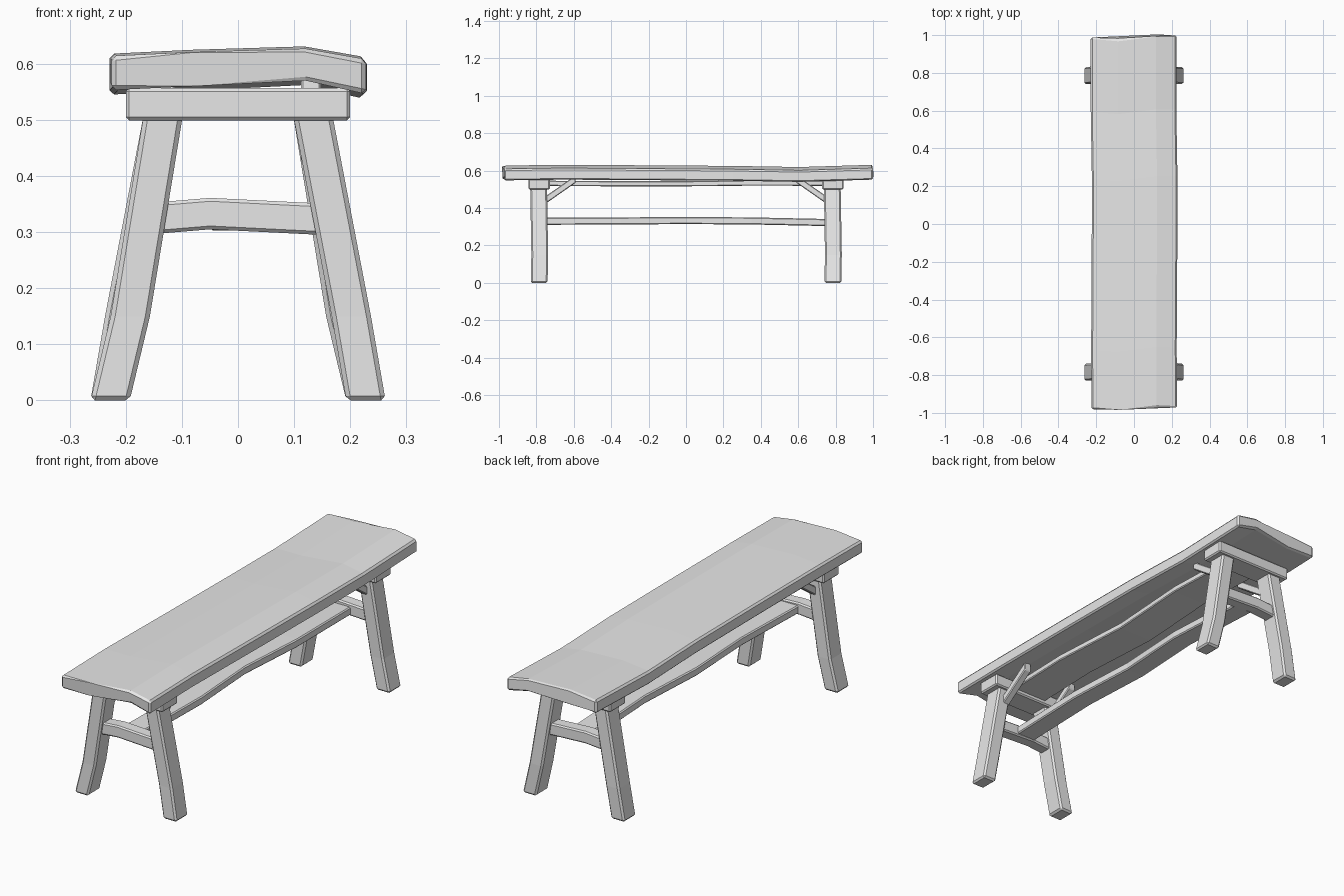
import bpy
import bmesh
from mathutils import Vector

cube = bpy.data.objects.get("Cube")
if cube:
    bpy.data.objects.remove(cube, do_unlink=True)

grey = bpy.data.materials.new("pale_grey")
grey.use_nodes = True
grey.diffuse_color = (0.8, 0.8, 0.8, 1)
grey.node_tree.nodes["Principled BSDF"].inputs["Base Color"].default_value = grey.diffuse_color

X, Y, Z = Vector((1, 0, 0)), Vector((0, 1, 0)), Vector((0, 0, 1))


def loft(name, rings, bevel):
    """Skin a row of matching cross-sections, cap the ends and chamfer the edges."""
    bm = bmesh.new()
    loops = [[bm.verts.new(p) for p in ring] for ring in rings]
    n = len(loops[0])
    for a, b in zip(loops, loops[1:]):
        for i in range(n):
            j = (i + 1) % n
            bm.faces.new((a[i], a[j], b[j], b[i]))
    bm.faces.new(loops[0])
    bm.faces.new(loops[-1])
    bmesh.ops.recalc_face_normals(bm, faces=bm.faces)
    mesh = bpy.data.meshes.new(name)
    bm.to_mesh(mesh)
    bm.free()
    mesh.materials.append(grey)
    obj = bpy.data.objects.new(name, mesh)
    bpy.context.collection.objects.link(obj)
    mod = obj.modifiers.new("worn_edges", "BEVEL")
    mod.width = bevel
    mod.segments = 1
    mod.limit_method = "ANGLE"
    mod.angle_limit = 0.6
    return obj


def beam(name, path, u, v, hu, hv, bevel=0.006):
    """Rectangular timber along a path; u and v span its cross-section."""
    rings = []
    for p in path:
        c = Vector(p)
        rings.append([c + u * hu * a + v * hv * b
                      for a, b in ((-1, -1), (1, -1), (1, 1), (-1, 1))])
    return loft(name, rings, bevel)


# Seat: warped plank, columns are (x, top, bottom, front end, back end)
columns = [(-0.225, 0.614, 0.553, -0.98, 0.988), (-0.08, 0.621, 0.56, -0.992, 0.975),
           (0.12, 0.627, 0.57, -0.967, 1.0), (0.228, 0.608, 0.546, -0.972, 1.0)]
stations = [(0, 0, 0), (0.16, 0.004, -0.002), (0.4, 0.001, 0.001),
            (0.62, -0.002, 0.002), (0.8, -0.008, -0.004), (1, 0.004, -0.004)]
rings = []
for t, dz, dx in stations:
    top = [Vector((x + dx, f + (b - f) * t, zt + dz)) for x, zt, zb, f, b in columns]
    low = [Vector((x + dx, f + (b - f) * t, zb + dz)) for x, zt, zb, f, b in columns]
    rings.append(top + low[::-1])
loft("seat", rings, 0.008)

for end, s in (("front", -1), ("back", 1)):
    y = 0.785 * s
    # Bearer under the seat
    beam(end + "_bearer", [(-0.2, y, 0.528), (0.2, y, 0.528)], Y, Z, 0.057, 0.029)
    # Wavy cross rail between the legs
    beam(end + "_cross_rail", [(-0.17, y, 0.323), (-0.05, y, 0.333),
                               (0.05, y, 0.328), (0.17, y, 0.322)], Y, Z, 0.03, 0.028)
    for side, m in (("left", 1), ("right", -1)):
        # Splayed leg with a slight kink
        kink = 0.192 if s == m else 0.202
        beam(f"{end}_{side}_leg", [(0.228 * m, y, 0), (kink * m, y + 0.003, 0.15),
                                   (0.133 * m, y - 0.003, 0.51)], X, Y, 0.035, 0.045, 0.008)
        # Diagonal brace from leg to seat
        beam(f"{end}_{side}_brace", [(0.13 * m, 0.755 * s, 0.44), (0.13 * m, 0.59 * s, 0.555)],
             X, Z, 0.018, 0.02, 0.004)

# Long wavy timbers: support under the seat and low stretcher
beam("seat_support", [(0.0, -0.74, 0.532), (0.012, -0.4, 0.53), (-0.012, 0, 0.53),
                      (0.01, 0.4, 0.534), (0.0, 0.74, 0.532)], X, Z, 0.09, 0.014, 0.004)
beam("stretcher", [(0.0, -0.77, 0.329), (0.01, -0.35, 0.331), (-0.01, 0, 0.333),
                   (0.012, 0.35, 0.331), (0.0, 0.77, 0.322)], X, Z, 0.05, 0.019, 0.005)
